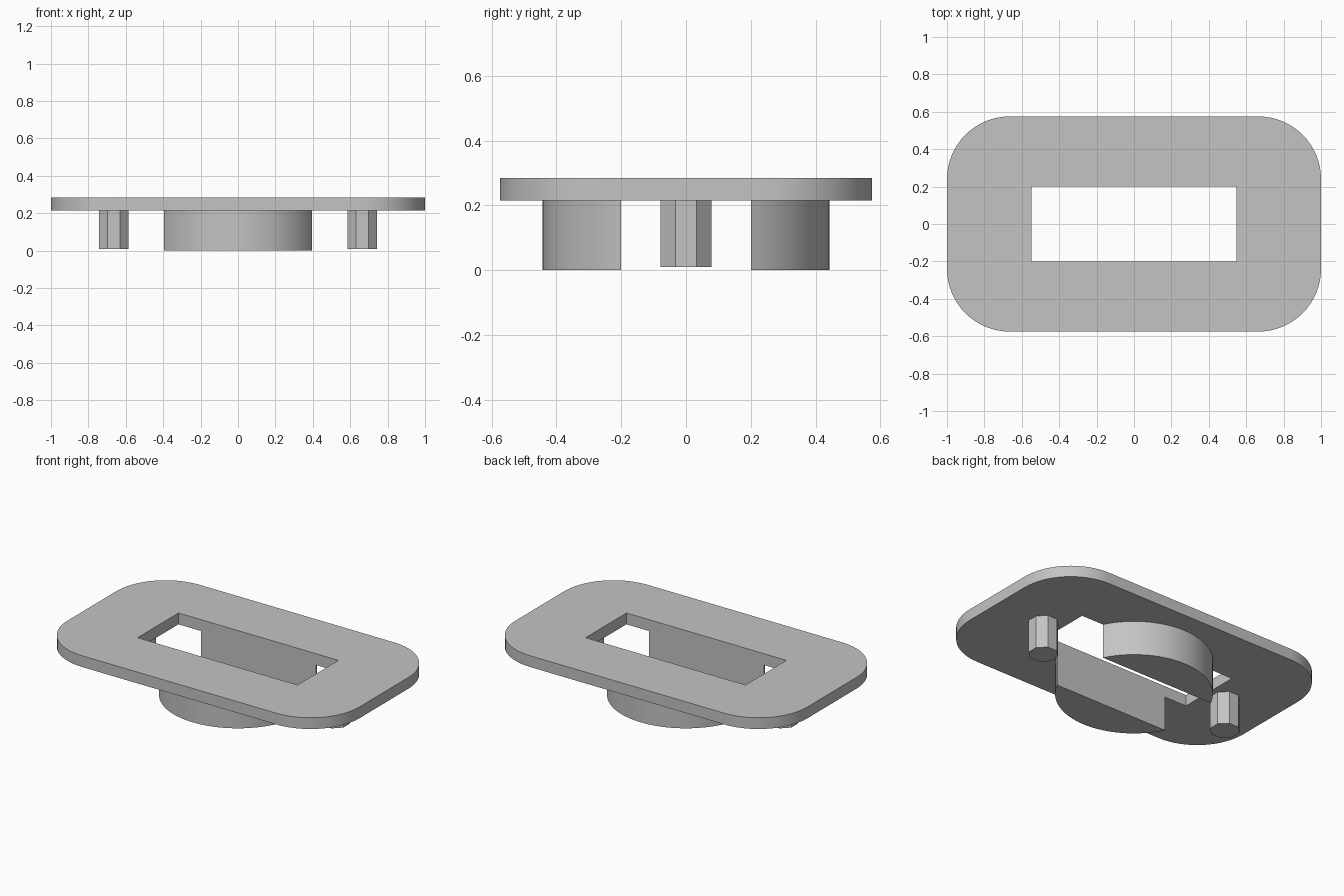
import bpy, bmesh
from math import sin, cos, pi, asin

cube = bpy.data.objects.get("Cube")
if cube:
    bpy.data.objects.remove(cube, do_unlink=True)

grey = bpy.data.materials.new("plain grey")
grey.use_nodes = True
colour = (0.55, 0.55, 0.55, 1)
grey.diffuse_color = colour
grey.node_tree.nodes["Principled BSDF"].inputs["Base Color"].default_value = colour

PLATE_BOTTOM, PLATE_TOP = 0.215, 0.285
HALF_X, HALF_Y, CORNER = 1.0, 0.575, 0.335
SLOT_X, SLOT_Y = 0.548, 0.2
BOSS_RADIUS = 0.443
PEG_X, PEG_RADIUS = 0.665, 0.086


def arc(cx, cy, radius, start, end, steps):
    return [(cx + radius * cos(start + (end - start) * i / steps),
             cy + radius * sin(start + (end - start) * i / steps))
            for i in range(steps + 1)]


def prism(name, loops, bottom, top, smooth=True):
    """Extrude an outline, with any inner loops left as holes."""
    bm = bmesh.new()
    edges = []
    for loop in loops:
        verts = [bm.verts.new((x, y, bottom)) for x, y in loop]
        edges += [bm.edges.new((v, verts[i - 1])) for i, v in enumerate(verts)]
    bmesh.ops.triangle_fill(bm, edges=edges, use_beauty=True, use_dissolve=False)
    grown = bmesh.ops.extrude_face_region(bm, geom=bm.faces[:], use_keep_orig=True)
    raised = [g for g in grown["geom"] if isinstance(g, bmesh.types.BMVert)]
    bmesh.ops.translate(bm, verts=raised, vec=(0, 0, top - bottom))
    bmesh.ops.recalc_face_normals(bm, faces=bm.faces[:])
    mesh = bpy.data.meshes.new(name)
    bm.to_mesh(mesh)
    bm.free()
    mesh.materials.append(grey)
    obj = bpy.data.objects.new(name, mesh)
    bpy.context.collection.objects.link(obj)
    if smooth:
        bpy.ops.object.select_all(action="DESELECT")
        obj.select_set(True)
        bpy.context.view_layer.objects.active = obj
        bpy.ops.object.shade_smooth_by_angle(angle=pi / 6)
    return obj


# Rounded plate with a rectangular slot
outline = []
for i, (sx, sy) in enumerate([(1, 1), (-1, 1), (-1, -1), (1, -1)]):
    outline += arc(sx * (HALF_X - CORNER), sy * (HALF_Y - CORNER), CORNER,
                   i * pi / 2, (i + 1) * pi / 2, 16)
slot = [(SLOT_X, SLOT_Y), (-SLOT_X, SLOT_Y), (-SLOT_X, -SLOT_Y), (SLOT_X, -SLOT_Y)]
prism("plate", [outline, slot], PLATE_BOTTOM, PLATE_TOP)

# Circular-segment bosses beside the slot
chord = asin(SLOT_Y / BOSS_RADIUS)
for name, turn in (("back_boss", 0), ("front_boss", pi)):
    segment = arc(0, 0, BOSS_RADIUS, turn + chord, turn + pi - chord, 32)
    prism(name, [segment], 0, PLATE_BOTTOM)

# Octagonal pegs under each end
for name, side in (("left_peg", 1), ("right_peg", -1)):
    octagon = arc(side * PEG_X, 0, PEG_RADIUS, pi / 8, pi / 8 + 7 * pi / 4, 7)
    prism(name, [octagon], 0.01, PLATE_BOTTOM, smooth=False)
